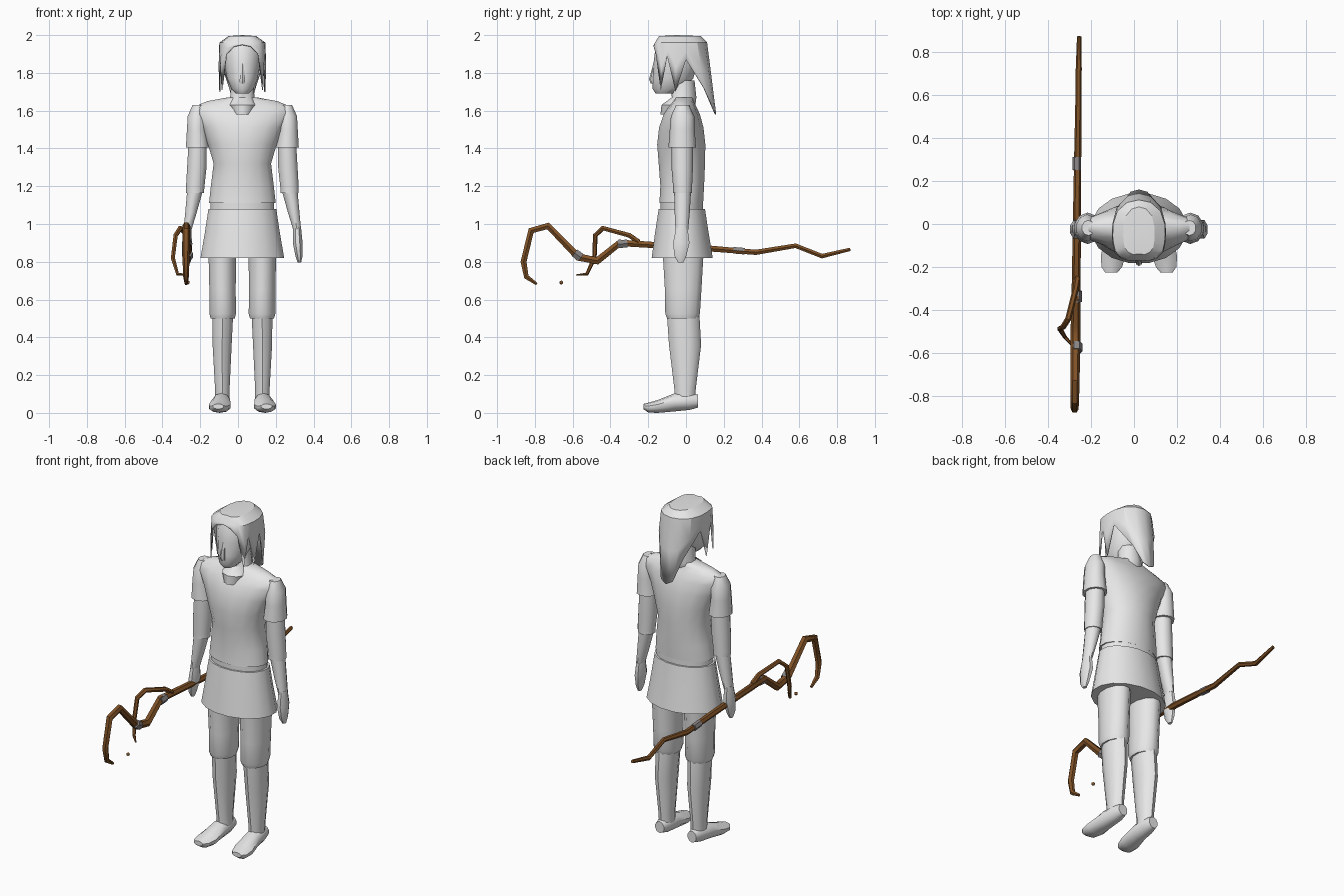
import bpy
import bmesh
from math import sin, cos, pi, radians
from mathutils import Vector

cube = bpy.data.objects.get("Cube")
if cube:
    bpy.data.objects.remove(cube)

CENTRE = .023    # the body's middle in x
STAFF_X = -.265  # the staff's plane in x


def material(name, colour):
    mat = bpy.data.materials.new(name)
    mat.use_nodes = True
    mat.diffuse_color = (*colour, 1)
    mat.node_tree.nodes["Principled BSDF"].inputs["Base Color"].default_value = (*colour, 1)
    return mat


GREY = material("pale grey", (.8, .8, .8))
BROWN = material("wood brown", (.22, .085, .02))
BAND = material("band grey", (.25, .23, .23))


def finish(obj, angle=45):
    bpy.ops.object.select_all(action='DESELECT')
    obj.select_set(True)
    bpy.context.view_layer.objects.active = obj
    bpy.ops.object.shade_smooth_by_angle(angle=radians(angle))
    return obj


def mesh_object(name, bm, mat, angle=45):
    bmesh.ops.recalc_face_normals(bm, faces=bm.faces)
    mesh = bpy.data.meshes.new(name)
    bm.to_mesh(mesh)
    bm.free()
    mesh.materials.append(mat)
    obj = bpy.data.objects.new(name, mesh)
    bpy.context.collection.objects.link(obj)
    return finish(obj, angle)


def loft(name, rings, sides=12, side=1, along_y=False, mat=GREY):
    """Skin ellipses (x, y, z, x radius, depth radius), with capped ends."""
    bm = bmesh.new()
    loops = []
    for x, y, z, rx, rd in rings:
        loop = []
        for i in range(sides):
            a = 2 * pi * (i + .5) / sides
            u, v = rx * cos(a), rd * sin(a)
            offset = Vector((u, 0, v)) if along_y else Vector((u, v, 0))
            p = Vector((x, y, z)) + offset
            loop.append(bm.verts.new((CENTRE + side * p.x, p.y, max(p.z, 0))))
        loops.append(loop)
    for a, b in zip(loops, loops[1:]):
        for i in range(sides):
            j = (i + 1) % sides
            bm.faces.new((a[i], a[j], b[j], b[i]))
    bm.faces.new(loops[0])
    bm.faces.new(loops[-1])
    return mesh_object(name, bm, mat)


def tube(name, points, mat):
    """Sweep a round section along points (x, y, z, radius)."""
    curve = bpy.data.curves.new(name, 'CURVE')
    curve.dimensions = '3D'
    curve.bevel_depth = 1
    curve.bevel_resolution = 1
    curve.use_fill_caps = True
    spline = curve.splines.new('POLY')
    spline.points.add(len(points) - 1)
    for target, (x, y, z, r) in zip(spline.points, points):
        target.co = (x, y, z, 1)
        target.radius = r
    curve.materials.append(mat)
    obj = bpy.data.objects.new(name, curve)
    bpy.context.collection.objects.link(obj)
    bpy.ops.object.select_all(action='DESELECT')
    obj.select_set(True)
    bpy.context.view_layer.objects.active = obj
    bpy.ops.object.convert(target='MESH')
    return finish(bpy.context.object, 50)


# Tunic, belt and skirt
loft("tunic", [
    (0, -.025, 1.11, .18, .118), (0, -.02, 1.2, .17, .118),
    (0, -.022, 1.32, .155, .125), (0, -.025, 1.42, .185, .13),
    (0, -.025, 1.51, .22, .12), (0, -.022, 1.58, .265, .098),
    (0, -.018, 1.62, .262, .075), (0, -.015, 1.65, .19, .055),
    (0, -.01, 1.67, .08, .05)], 16)
loft("belt", [(0, -.022, 1.05, .172, .115), (0, -.022, 1.12, .172, .115)], 16)
loft("skirt", [
    (0, -.02, .82, .226, .165), (0, -.022, .95, .203, .145),
    (0, -.022, 1.08, .183, .125)], 16)

# Neck and collar opening
loft("neck", [
    (0, -.06, 1.58, .05, .075), (0, -.04, 1.63, .08, .09),
    (0, -.01, 1.67, .068, .065), (0, -.02, 1.76, .06, .065)], 10)

# Head and nose
loft("head", [
    (0, -.105, 1.69, .035, .055), (0, -.095, 1.715, .06, .082),
    (0, -.07, 1.77, .083, .108), (0, -.055, 1.85, .098, .117),
    (0, -.05, 1.93, .1, .112), (0, -.045, 1.98, .07, .09)], 14)
loft("nose", [
    (0, -.172, 1.745, .016, .015), (0, -.178, 1.765, .016, .018),
    (0, -.163, 1.85, .008, .01)], 6)


# Hair: a crown with pointed locks, given as half an outline from front to back
def build_hair():
    half = [  # x, rim y, tip y, tip z
        (0, -.16, -.17, 1.95), (.045, -.165, -.172, 1.94),
        (.085, -.15, -.16, 1.9), (.11, -.125, -.135, 1.71),
        (.118, -.09, -.1, 1.89), (.122, -.055, -.055, 1.7),
        (.12, 0, 0, 1.87), (.1, .06, .095, 1.72),
        (.055, .1, .15, 1.6), (0, .112, .16, 1.58)]
    outline = half + [(-x, *rest) for x, *rest in half[-2:0:-1]]
    bm = bmesh.new()
    columns = []
    for x, rim_y, tip_y, tip_z in outline:
        narrow = .7 if tip_z < 1.75 and tip_y > .05 else 1
        spots = [(x * .6, -.05 + (rim_y + .05) * .8, 1.995),
                 (x, rim_y, 1.96),
                 (x * 1.03, (rim_y + tip_y) / 2, (1.96 + tip_z) / 2),
                 (x * narrow, tip_y, tip_z)]
        columns.append([bm.verts.new((CENTRE + px, py, pz)) for px, py, pz in spots])
    for a, b in zip(columns, columns[1:] + columns[:1]):
        for i in range(3):
            bm.faces.new((a[i], a[i + 1], b[i + 1], b[i]))
    crown = bm.verts.new((CENTRE, -.05, 2))
    for a, b in zip(columns, columns[1:] + columns[:1]):
        bm.faces.new((crown, a[0], b[0]))
    hair = mesh_object("hair", bm, GREY, 30)
    thick = hair.modifiers.new("thickness", 'SOLIDIFY')
    thick.thickness = .006


build_hair()

# Arms, legs and feet, mirrored about the body's middle
for side, label in ((1, "left"), (-1, "right")):
    loft(label + "_sleeve", [
        (.238, -.02, 1.405, .064, .073), (.242, -.02, 1.5, .054, .066),
        (.24, -.018, 1.57, .052, .062), (.235, -.018, 1.63, .03, .035)], 10, side)
    loft(label + "_arm", [
        (.25, -.018, 1.165, .05, .05), (.25, -.018, 1.19, .051, .05),
        (.241, -.02, 1.3, .054, .057), (.236, -.02, 1.45, .05, .058)], 10, side)
    loft(label + "_forearm", [
        (.29, -.022, .97, .022, .034), (.272, -.02, 1.06, .032, .04),
        (.25, -.018, 1.18, .044, .045)], 10, side)
    loft(label + "_hand", [
        (.302, -.028, .795, .01, .014), (.3, -.03, .83, .02, .034),
        (.293, -.025, .9, .028, .047), (.29, -.022, .985, .022, .032)], 8, side)
    loft(label + "_thigh", [
        (.104, -.018, .5, .066, .085), (.104, -.018, .525, .073, .095),
        (.105, -.015, .65, .072, .1), (.106, -.015, .9, .077, .115)], 12, side)
    loft(label + "_shin", [
        (.105, -.005, .06, .04, .055), (.106, -.005, .12, .04, .056),
        (.107, -.005, .36, .053, .085), (.104, -.015, .52, .058, .086)], 10, side)
    loft(label + "_foot", [
        (.107, .064, .062, .03, .034), (.108, .02, .062, .043, .046),
        (.112, -.06, .056, .05, .048), (.12, -.15, .034, .06, .034),
        (.126, -.2, .028, .05, .026), (.128, -.225, .034, .03, .014)],
        10, side, True)

# Crooked staff, from the tail forward to the hook
staff = [
    (.87, .866, .01), (.72, .83, .014), (.58, .885, .014), (.37, .85, .016),
    (.13, .87, .018), (-.35, .9, .021), (-.47, .805, .023), (-.57, .825, .023),
    (-.73, .99, .021), (-.82, .965, .02), (-.86, .8, .018), (-.845, .72, .015),
    (-.79, .682, .008)]
tube("staff", [(STAFF_X + y * .012, y, z, r) for y, z, r in staff], BROWN)

# Side branch curling away from the staff
tube("branch", [
    (-.262, -.25, .905, .014), (-.27, -.3, .94, .014), (-.305, -.44, .978, .014),
    (-.33, -.48, .94, .013), (-.345, -.485, .82, .012), (-.32, -.525, .735, .009),
    (-.27, -.58, .73, .004)], BROWN)

# Metal bands on the staff
for name, start, end, radius in (
        ("rear_band", (.31, .856), (.25, .861), .02),
        ("middle_band", (-.31, .897), (-.362, .893), .024),
        ("front_band", (-.555, .822), (-.59, .847), .026)):
    tube(name, [(STAFF_X, *spot, radius) for spot in (start, end)], BAND)

# Small hanging bead
bm = bmesh.new()
bmesh.ops.create_icosphere(bm, subdivisions=1, radius=.011)
bmesh.ops.translate(bm, verts=bm.verts, vec=(STAFF_X, -.66, .69))
mesh_object("bead", bm, BROWN)
